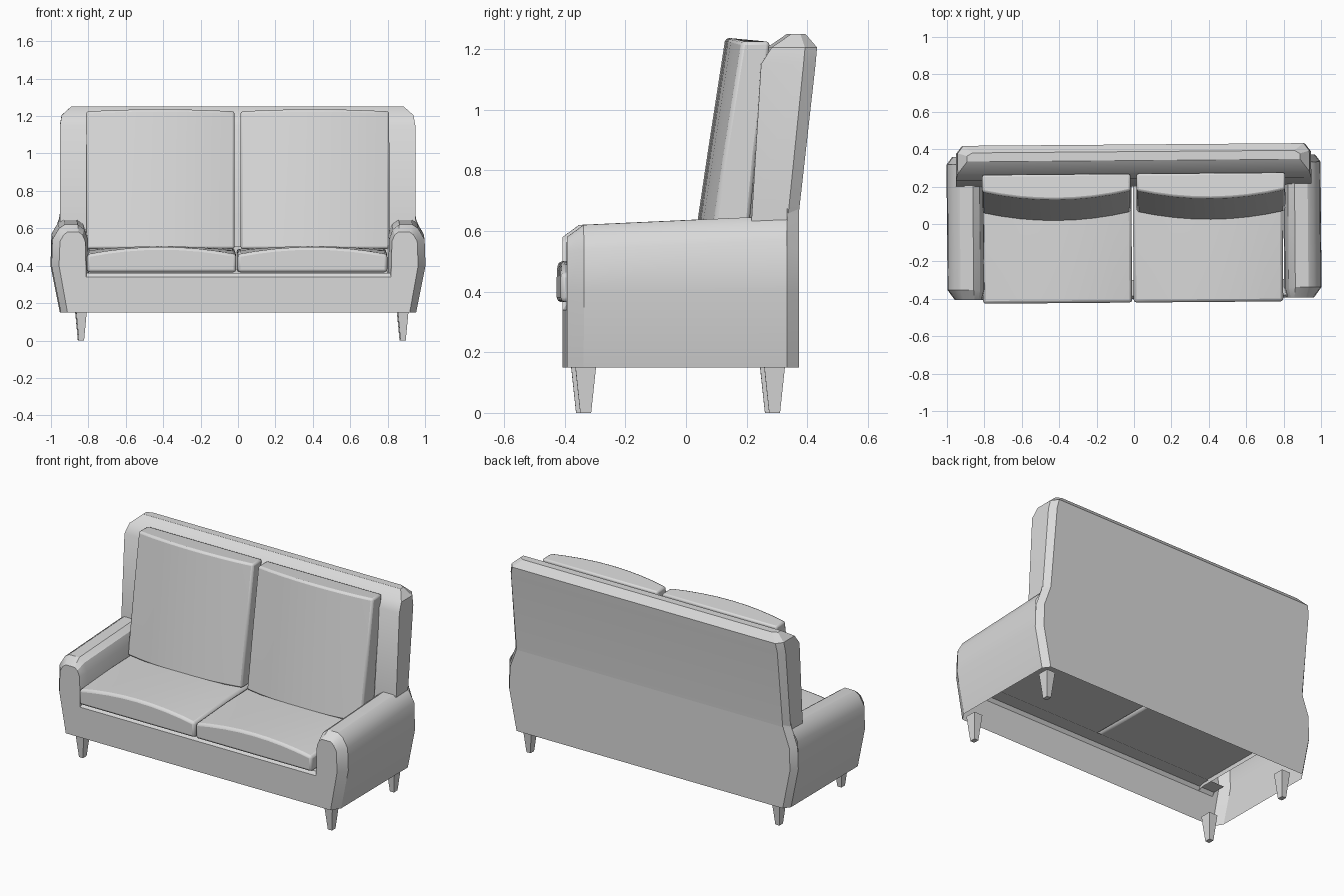
import bpy, bmesh, math

cube = bpy.data.objects.get("Cube")
if cube:
    bpy.data.objects.remove(cube, do_unlink=True)

GREY = (0.7, 0.7, 0.7, 1.0)
fabric = bpy.data.materials.new("light_grey")
fabric.use_nodes = True
fabric.diffuse_color = GREY
for node in fabric.node_tree.nodes:
    if node.type == 'BSDF_PRINCIPLED':
        node.inputs["Base Color"].default_value = GREY

YAW = 0.008  # the whole piece stands very slightly turned


def loft(name, rings, closed=True, caps=(True, True), bevel=0.0, angle=30):
    """Skin a list of equal-length point rings into one object."""
    bm = bmesh.new()
    rows = [[bm.verts.new(p) for p in ring] for ring in rings]
    n = len(rows[0])
    for a, b in zip(rows, rows[1:]):
        for i in range(n if closed else n - 1):
            j = (i + 1) % n
            bm.faces.new((a[i], a[j], b[j], b[i]))
    for row, cap in zip((rows[0], rows[-1]), caps):
        if cap:
            bm.faces.new(row)
    bmesh.ops.recalc_face_normals(bm, faces=bm.faces)
    mesh = bpy.data.meshes.new(name)
    bm.to_mesh(mesh)
    bm.free()
    mesh.materials.append(fabric)
    obj = bpy.data.objects.new(name, mesh)
    bpy.context.collection.objects.link(obj)
    obj.rotation_euler.z = YAW
    bpy.ops.object.select_all(action='DESELECT')
    obj.select_set(True)
    bpy.context.view_layer.objects.active = obj
    bpy.ops.object.shade_smooth_by_angle(angle=math.radians(angle))
    if bevel:
        mod = obj.modifiers.new("soft_edges", 'BEVEL')
        mod.width = bevel
        mod.segments = 2
        mod.limit_method = 'ANGLE'
        mod.angle_limit = math.radians(40)
    return obj


# Arms: hollow shells, profile runs from outer hem over the top to the seat
arm_full = [(.95, .15), (1, .40), (.995, .54), (.96, .60), (.93, .62),
            (.86, .62), (.825, .595), (.805, .54), (.80, .34)]
arm_front = [(.915, .15), (.96, .40), (.955, .53), (.935, .565), (.915, .58),
             (.855, .58), (.835, .565), (.82, .53), (.815, .34)]


def arm_ring(profile, side, y, lift):
    return [(side * x, y, z + (lift if z > .5 else 0)) for x, z in profile]


for side, label in ((1, "left"), (-1, "right")):
    loft(label + "_arm",
         [arm_ring(arm_front, side, -.40, 0),
          arm_ring(arm_full, side, -.345, 0),
          arm_ring(arm_full, side, .20, .025),
          arm_ring(arm_full, side, .325, .03)],
         closed=False, caps=(True, False))

# Front rail with a small ledge under the cushions
rail = [(-.40, .15), (-.40, .34), (-.385, .36), (-.30, .36)]
loft("front_rail", [[(x, y, z) for y, z in rail] for x in (-.915, .915)],
     closed=False, caps=(False, False))

# Lower back panel, open towards the inside
lower = [(.15, .95), (.40, 1.0), (.54, .995), (.65, .955), (.68, .95)]
loft("lower_back",
     [[(w, .325, z), (w - .03, .365, z), (.03 - w, .365, z), (-w, .325, z)]
      for z, w in lower], closed=False, caps=(False, False))

# Upper back: height, half width, front, side edge and rear positions
upper = [(.50, .945, .20, .325, .362), (.66, .95, .21, .33, .365),
         (1.15, .95, .24, .38, .42), (1.205, .94, .275, .385, .425),
         (1.25, .89, .34, .37, .387)]
loft("upper_back",
     [[(w, f, z), (w, s, z), (w - .03, r, z),
       (.03 - w, r, z), (-w, s, z), (-w, f, z)] for z, w, f, s, r in upper])

STEPS = 8
BOW = [(i / STEPS, 1 - (2 * i / STEPS - 1) ** 2) for i in range(STEPS + 1)]


# Seat cushions: crowned at the front, nearly flat at the rear
def seat(name, x0, x1):
    rings = []
    for y, edge, crown in ((-.42, .46, .04), (-.1, .48, .025), (.31, .49, .01)):
        top = [(x0 + (x1 - x0) * t, y, edge + crown * b) for t, b in BOW]
        rings.append(top + [(x1, y, .365), (x0, y, .365)])
    loft(name, rings, bevel=.015)


# Back cushions: leaning, front face bowed outward
def back_cushion(name, x0, x1):
    rings = []
    for z, front, rear in ((.49, .065, .19), (.86, .12, .225),
                           (1.225, .178, .27)):
        bow = [(x0 + (x1 - x0) * t, front - .045 * b,
                z + (.012 * b if z > 1 else 0)) for t, b in BOW]
        rings.append(bow + [(x1, rear, z), (x0, rear, z)])
    loft(name, rings, bevel=.012)


seat("right_seat_cushion", -.81, -.013)
seat("left_seat_cushion", -.005, .795)
back_cushion("right_back_cushion", -.81, -.017)
back_cushion("left_back_cushion", .015, .81)

# Tapered square legs
for side, label in ((1, "left"), (-1, "right")):
    for y, end in ((-.338, "front"), (.285, "rear")):
        x = side * .86 + .02
        loft(f"{end}_{label}_leg",
             [[(x + sx * hx, y + sy * hy, z) for sx, sy in
               ((-1, -1), (1, -1), (1, 1), (-1, 1))]
              for z, hx, hy in ((0, .014, .018), (.16, .029, .035))])
